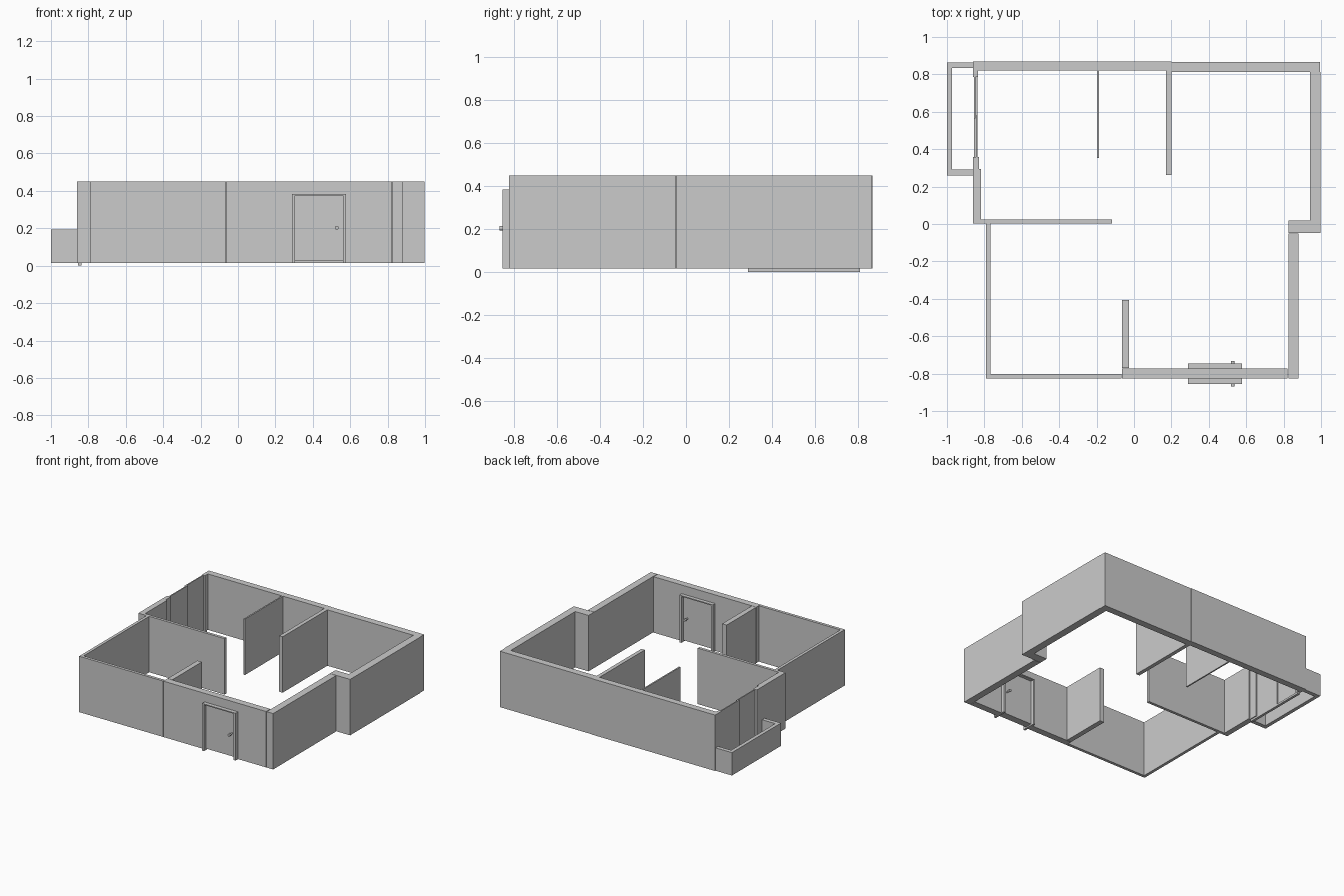
import bpy, bmesh, math

if "Cube" in bpy.data.objects:
    bpy.data.objects.remove(bpy.data.objects["Cube"])

BASE, TOP = 0.015, 0.45


def box(name, x0, x1, y0, y1, z0=BASE, z1=TOP):
    bm = bmesh.new()
    bmesh.ops.create_cube(bm, size=1)
    for v in bm.verts:
        v.co = (x0 if v.co.x < 0 else x1,
                y0 if v.co.y < 0 else y1,
                z0 if v.co.z < 0 else z1)
    return finish(name, bm)


def profile_xz(name, pts, y0, y1):
    """Extrude an outline drawn in the xz plane from y0 to y1."""
    bm = bmesh.new()
    face = bm.faces.new([bm.verts.new((x, y0, z)) for x, z in pts])
    new = bmesh.ops.extrude_face_region(bm, geom=[face])["geom"]
    for v in new:
        if isinstance(v, bmesh.types.BMVert):
            v.co.y = y1
    bmesh.ops.recalc_face_normals(bm, faces=bm.faces)
    return finish(name, bm)


def finish(name, bm):
    me = bpy.data.meshes.new(name)
    bm.to_mesh(me)
    bm.free()
    ob = bpy.data.objects.new(name, me)
    bpy.context.collection.objects.link(ob)
    return ob


def arch(x0, x1, top, ix0, ix1, itop):
    """Doorway outline: outer rectangle with an opening down to the base."""
    return [(x0, BASE), (x0, top), (x1, top), (x1, BASE),
            (ix1, BASE), (ix1, itop), (ix0, itop), (ix0, BASE)]


def knob(name, y0, y1, radius):
    bpy.ops.mesh.primitive_cylinder_add(
        vertices=16, radius=radius, depth=abs(y1 - y0),
        location=(0.528, (y0 + y1) / 2, 0.203), rotation=(math.pi / 2, 0, 0))
    bpy.context.object.name = name
    bpy.ops.object.shade_smooth_by_angle()


# Full-height walls: x0, x1, y0, y1
walls = {
    "back_wall_left": (-0.86, 0.17, 0.82, 0.87),
    "back_wall_right": (0.20, 0.995, 0.813, 0.867),
    "right_wall_back": (0.94, 0.998, 0.02, 0.813),
    "right_wall_step": (0.825, 0.998, -0.047, 0.02),
    "right_wall_front": (0.825, 0.88, -0.825, -0.05),
    "front_wall_thin": (-0.79, -0.067, -0.825, -0.802),
    "left_wall_front": (-0.79, -0.767, -0.802, 0.003),
    "left_wall_back": (-0.86, -0.817, 0.003, 0.293),
    "left_wall_jamb": (-0.86, -0.829, 0.293, 0.357),
    "left_wall_far_jamb": (-0.86, -0.834, 0.787, 0.82),
    "middle_partition": (-0.86 + 0.043, -0.118, 0.003, 0.025),
    "entry_partition": (-0.065, -0.026, -0.77, -0.407),
    "back_partition": (0.17, 0.20, 0.263, 0.87),
    "thin_partition": (-0.198, -0.187, 0.353, 0.82),
}
for name, dims in walls.items():
    box(name, *dims)

# Front wall with doorway
profile_xz("front_wall", arch(-0.065, 0.82, TOP, 0.305, 0.562, 0.375), -0.825, -0.773)

# Entry door: proud frame, panel, handles on both sides
profile_xz("door_frame", arch(0.29, 0.578, 0.383, 0.305, 0.562, 0.375), -0.855, -0.745)
box("door_panel", 0.305, 0.562, -0.828, -0.772, 0.025, 0.375)
for side, face, d in (("front", -0.828, -1), ("back", -0.772, 1)):
    knob(f"door_handle_stem_{side}", face, face + 0.03 * d, 0.006)
    knob(f"door_handle_knob_{side}", face + 0.024 * d, face + 0.04 * d, 0.010)

# Sliding balcony door: two overlapping panels on a floor track
box("sliding_panel_near", -0.846, -0.838, 0.357, 0.580)
box("sliding_panel_far", -0.855, -0.847, 0.565, 0.787)
box("sliding_door_track", -0.856, -0.836, 0.29, 0.81, 0.0, BASE)

# Low balcony parapet
for name, dims in {
    "balcony_front_rail": (-1.0, -0.86, 0.26, 0.292),
    "balcony_side_rail": (-1.0, -0.972, 0.292, 0.833),
    "balcony_back_rail": (-1.0, -0.86, 0.833, 0.864),
}.items():
    box(name, *dims, BASE, 0.193)
